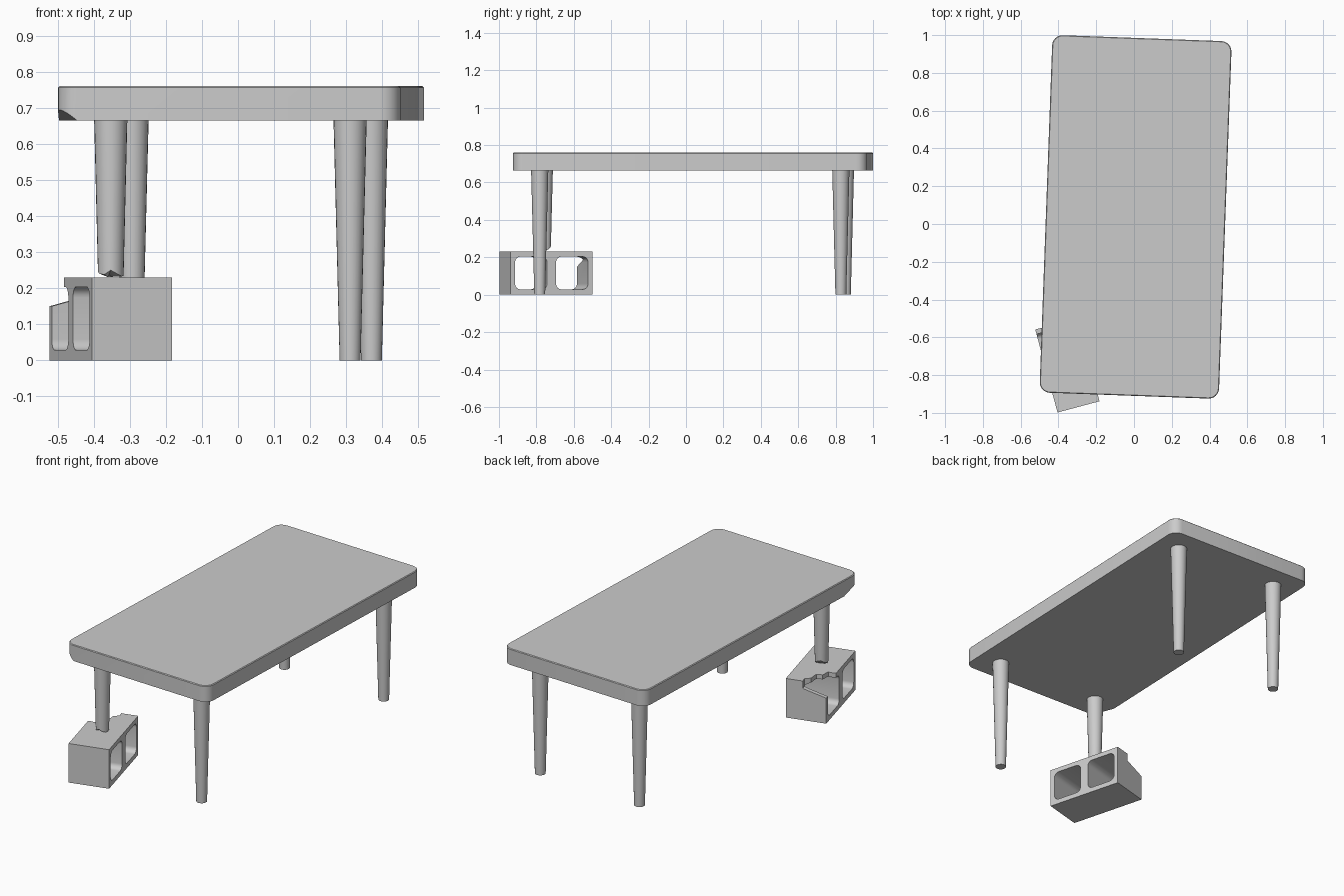
import bpy, bmesh, math
from mathutils import Vector, Matrix

if "Cube" in bpy.data.objects:
    bpy.data.objects.remove(bpy.data.objects["Cube"])


def make_object(name, bm, loc=(0, 0, 0), turn=0.0):
    bmesh.ops.recalc_face_normals(bm, faces=bm.faces)
    mesh = bpy.data.meshes.new(name)
    bm.to_mesh(mesh)
    bm.free()
    ob = bpy.data.objects.new(name, mesh)
    ob.location = loc
    ob.rotation_euler.z = turn
    bpy.context.collection.objects.link(ob)
    return ob


def smooth(ob):
    bpy.ops.object.select_all(action='DESELECT')
    ob.select_set(True)
    bpy.context.view_layer.objects.active = ob
    bpy.ops.object.shade_smooth_by_angle(angle=math.radians(35))


def rounded_rect(hx, hy, r, seg=6):
    pts = []
    for i, (sx, sy) in enumerate([(1, 1), (-1, 1), (-1, -1), (1, -1)]):
        for k in range(seg + 1):
            a = (i + k / seg) * math.pi / 2
            pts.append((sx * (hx - r) + r * math.cos(a), sy * (hy - r) + r * math.sin(a)))
    return pts


def loft(rings):
    """Closed solid through a stack of equal-length point rings."""
    bm = bmesh.new()
    vs = [[bm.verts.new(p) for p in ring] for ring in rings]
    n = len(vs[0])
    for a, b in zip(vs, vs[1:]):
        for i in range(n):
            j = (i + 1) % n
            bm.faces.new((a[i], a[j], b[j], b[i]))
    bm.faces.new(vs[0][::-1])
    bm.faces.new(vs[-1])
    return bm


def subtract(ob, cutter):
    cutter.hide_render = True
    mod = ob.modifiers.new("cut", 'BOOLEAN')
    mod.operation = 'DIFFERENCE'
    mod.solver = 'EXACT'
    mod.object = cutter
    bpy.context.view_layer.objects.active = ob
    bpy.ops.object.modifier_apply(modifier=mod.name)
    bpy.data.objects.remove(cutter)


# Table placement
TURN = math.radians(-2.1)
CENTER = Vector((0.0085, 0.0375, 0))
UNDER, TOP = 0.665, 0.76

# Table top, with a chipped front left corner underneath
hx, hy, r, e = 0.475, 0.947, 0.055, 0.004
outer, inner = rounded_rect(hx, hy, r), rounded_rect(hx - e, hy - e, r - e)
bm = loft([[(x, y, UNDER) for x, y in outer],
           [(x, y, TOP - e) for x, y in outer],
           [(x, y, TOP) for x, y in inner]])
bmesh.ops.recalc_face_normals(bm, faces=bm.faces)
p1, p2, p3 = Vector((-0.42, -hy, UNDER)), Vector((-hx, -0.89, 0.69)), Vector((-hx, -0.82, UNDER))
normal = (p2 - p1).cross(p3 - p1).normalized()
if normal.x > 0:
    normal = -normal
cut = bmesh.ops.bisect_plane(bm, geom=bm.verts[:] + bm.edges[:] + bm.faces[:], dist=1e-6,
                             plane_co=p1, plane_no=normal, clear_outer=True)
bmesh.ops.holes_fill(bm, edges=[ed for ed in bm.edges if ed.is_boundary], sides=0)
smooth(make_object("table_top", bm, CENTER, TURN))

# Tapered legs; the front left one is snapped off short
SIDES = 24
R_TOP, R_FOOT = 0.046, 0.029


def circle(rad, z):
    return [(rad * math.cos(2 * math.pi * i / SIDES), rad * math.sin(2 * math.pi * i / SIDES),
             z(i) if callable(z) else z) for i in range(SIDES)]


# heights of the snapped end, from the right side round through back, left, front
snap = [0.234, 0.240, 0.250, 0.262, 0.266, 0.255, 0.247, 0.240, 0.238, 0.250, 0.240, 0.233]
rot = Matrix.Rotation(TURN, 4, 'Z')
for side, sx in (("left", -1), ("right", 1)):
    for end, sy in (("front", -1), ("back", 1)):
        broken = side == "left" and end == "front"
        if broken:
            bm = loft([circle(0.0355, lambda i: (snap[i // 2] + snap[((i + 1) // 2) % 12]) / 2),
                       circle(R_TOP, UNDER + 0.002)])
            # splintered underside
            bottom = [f for f in bm.faces if len(f.verts) == SIDES and f.calc_center_median().z < 0.4]
            poke = bmesh.ops.poke(bm, faces=bottom)
            poke["verts"][0].co = (-0.008, -0.005, 0.231)
        else:
            bm = loft([circle(R_FOOT, 0.0), circle(R_TOP, UNDER + 0.002)])
        offset = rot @ Vector((sx * 0.332, sy * 0.8055, 0))
        smooth(make_object(f"{end}_{side}_leg", bm, CENTER + offset - Vector((0, 0.0025, 0))))

# Concrete block propping the broken leg; origin at its front left bottom corner
W, L, H = 0.23, 0.455, 0.23
LOC, YAW = (-0.405, -0.998, 0), math.radians(15)
box = [(0, 0), (W, 0), (W, L), (0, L)]
block = make_object("concrete_block", loft([[(x, y, z) for x, y in box] for z in (0, H)]), LOC, YAW)

# Two rounded cells through the block
for v in (0.114, 0.341):
    cell = rounded_rect(0.0885, 0.0875, 0.03)
    cutter = make_object("cell_cutter", loft([[(x, v + a, 0.116 + b) for a, b in cell]
                                              for x in (-0.05, W + 0.05)]), LOC, YAW)
    bpy.context.view_layer.update()
    subtract(block, cutter)

# Broken away back left top corner
jag = [(-0.05, 0.29), (0.015, 0.305), (0.045, 0.30), (0.06, 0.345), (0.095, 0.35),
       (0.105, 0.405), (0.135, 0.425), (0.13, 0.50), (-0.05, 0.50)]
cutter = make_object("break_cutter", loft([[(x, y, 0.15 + 0.27 * x) for x, y in jag],
                                           [(x, y, 0.30) for x, y in jag]]), LOC, YAW)
bpy.context.view_layer.update()
subtract(block, cutter)
smooth(block)
